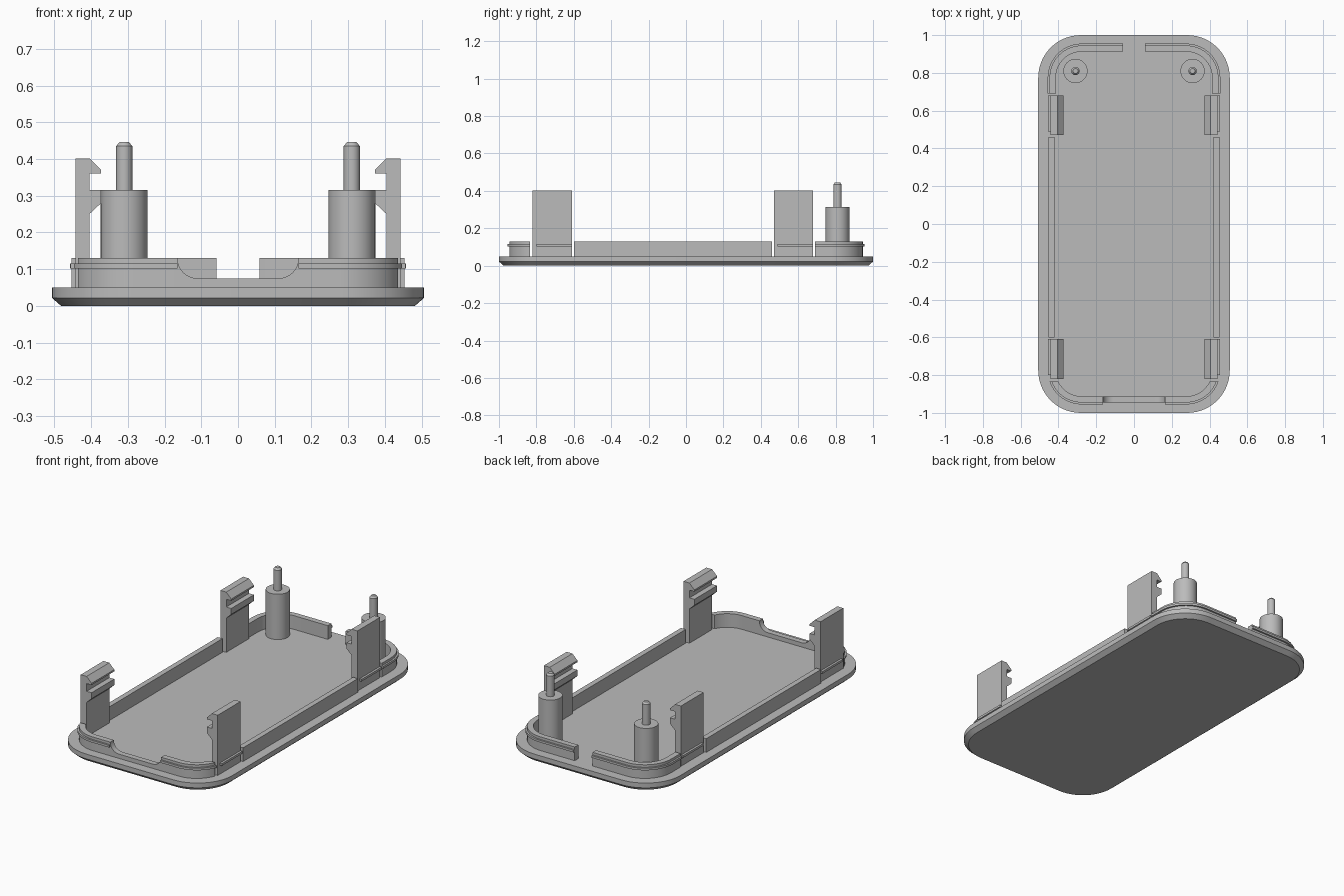
import bpy, bmesh
from math import sin, cos, pi, asin

cube = bpy.data.objects.get("Cube")
if cube:
    bpy.data.objects.remove(cube, do_unlink=True)

grey = bpy.data.materials.new("plain_grey")
grey.use_nodes = True
colour = (0.5, 0.5, 0.5, 1)
grey.diffuse_color = colour
grey.node_tree.nodes["Principled BSDF"].inputs["Base Color"].default_value = colour


def loft(name, rings):
    """Closed solid through matching rings of points."""
    bm = bmesh.new()
    loops = [[bm.verts.new(p) for p in ring] for ring in rings]
    n = len(loops[0])
    for a, b in zip(loops, loops[1:]):
        for i in range(n):
            j = (i + 1) % n
            bm.faces.new((a[i], a[j], b[j], b[i]))
    bm.faces.new(loops[0])
    bm.faces.new(loops[-1])
    bmesh.ops.recalc_face_normals(bm, faces=bm.faces)
    mesh = bpy.data.meshes.new(name)
    bm.to_mesh(mesh)
    bm.free()
    mesh.materials.append(grey)
    ob = bpy.data.objects.new(name, mesh)
    bpy.context.collection.objects.link(ob)
    bpy.ops.object.select_all(action='DESELECT')
    ob.select_set(True)
    bpy.context.view_layer.objects.active = ob
    bpy.ops.object.shade_smooth_by_angle(angle=pi / 7)
    return ob


def prism_z(name, pts, z0, z1):
    return loft(name, [[(x, y, z) for x, y in pts] for z in (z0, z1)])


def prism_y(name, pts, y0, y1):
    return loft(name, [[(x, y, z) for x, z in pts] for y in (y0, y1)])


def box(name, x0, x1, y0, y1, z0, z1):
    return prism_z(name, [(x0, y0), (x1, y0), (x1, y1), (x0, y1)], z0, z1)


def arc(cx, cy, r, a0, a1, n=14):
    return [(cx + r * cos(a0 + (a1 - a0) * i / n),
             cy + r * sin(a0 + (a1 - a0) * i / n)) for i in range(n + 1)]


def lathe(name, cx, cy, profile, n=32):
    return loft(name, [[(cx + r * cos(2 * pi * i / n), cy + r * sin(2 * pi * i / n), z)
                        for i in range(n)] for r, z in profile])


# Base plate with a chamfered underside
HX, HY, R, TOP = 0.507, 1.0, 0.225, 0.05


def plate_ring(inset, z):
    pts = []
    for q, (sx, sy) in enumerate([(1, 1), (-1, 1), (-1, -1), (1, -1)]):
        pts += arc(sx * (HX - R), sy * (HY - R), R - inset, q * pi / 2, (q + 1) * pi / 2)
    return [(x, y, z) for x, y in pts]


loft("base_plate", [plate_ring(0.025, 0), plate_ring(0, 0.022), plate_ring(0, TOP)])

# Curved corner rims, each with a thin raised bead
WX, WY, WR, THICK, RIM = 0.447, 0.945, 0.17, 0.033, 0.13


def corner_strip(name, sx, sy, out, thick, side_y, gap_x, z0, z1):
    cx, cy = WX - WR, WY - WR

    def edge(r):
        if side_y > cy:
            pts = arc(cx, cy, r, asin((side_y - cy) / r), pi / 2)
        else:
            pts = [(cx + r, side_y)] + arc(cx, cy, r, 0, pi / 2)
        return pts + [(gap_x, cy + r)]

    pts = edge(WR + out) + edge(WR + out - thick)[::-1]
    prism_z(name, [(sx * x, sy * y) for x, y in pts], z0, z1)


for sx, side in ((1, "left"), (-1, "right")):
    for sy, end, side_y, gap_x in ((-1, "front", 0.835, 0.165), (1, "back", 0.69, 0.058)):
        corner_strip(f"{end}_{side}_rim", sx, sy, 0, THICK, side_y, gap_x, TOP, RIM)
        corner_strip(f"{end}_{side}_bead", sx, sy, 0.01, 0.012, side_y, gap_x, 0.102, 0.115)

    # Straight side wall
    box(f"{side}_side_wall", sx * 0.422, sx * 0.453, -0.6, 0.46, TOP, RIM)

    # Snap clips with two inward hooks
    clip = [(0.443, TOP), (0.443, 0.402), (0.405, 0.402), (0.373, 0.37), (0.373, 0.36),
            (0.405, 0.36), (0.405, 0.315), (0.373, 0.315), (0.373, 0.28), (0.405, 0.25),
            (0.405, TOP)]
    for end, y0 in (("front", -0.82), ("back", 0.47)):
        prism_y(f"{end}_{side}_clip", [(sx * x, z) for x, z in clip], y0, y0 + 0.21)
        box(f"{end}_{side}_clip_bead", sx * 0.44, sx * 0.456, y0 + 0.02, y0 + 0.21, 0.102, 0.115)

    # Stepped post with a chamfered pin
    lathe(f"{side}_post", sx * 0.31, 0.81,
          [(0.064, TOP), (0.064, 0.315), (0.022, 0.315), (0.022, 0.435), (0.013, 0.446)])

# Lowered front wall with curved shoulders
notch = [(-0.165, TOP), (0.165, TOP)]
notch += arc(0.11, RIM, 0.055, 0, -pi / 2, 10)
notch += arc(-0.11, RIM, 0.055, -pi / 2, -pi, 10)
prism_y("front_notched_wall", notch, -WY, -WY + THICK)
